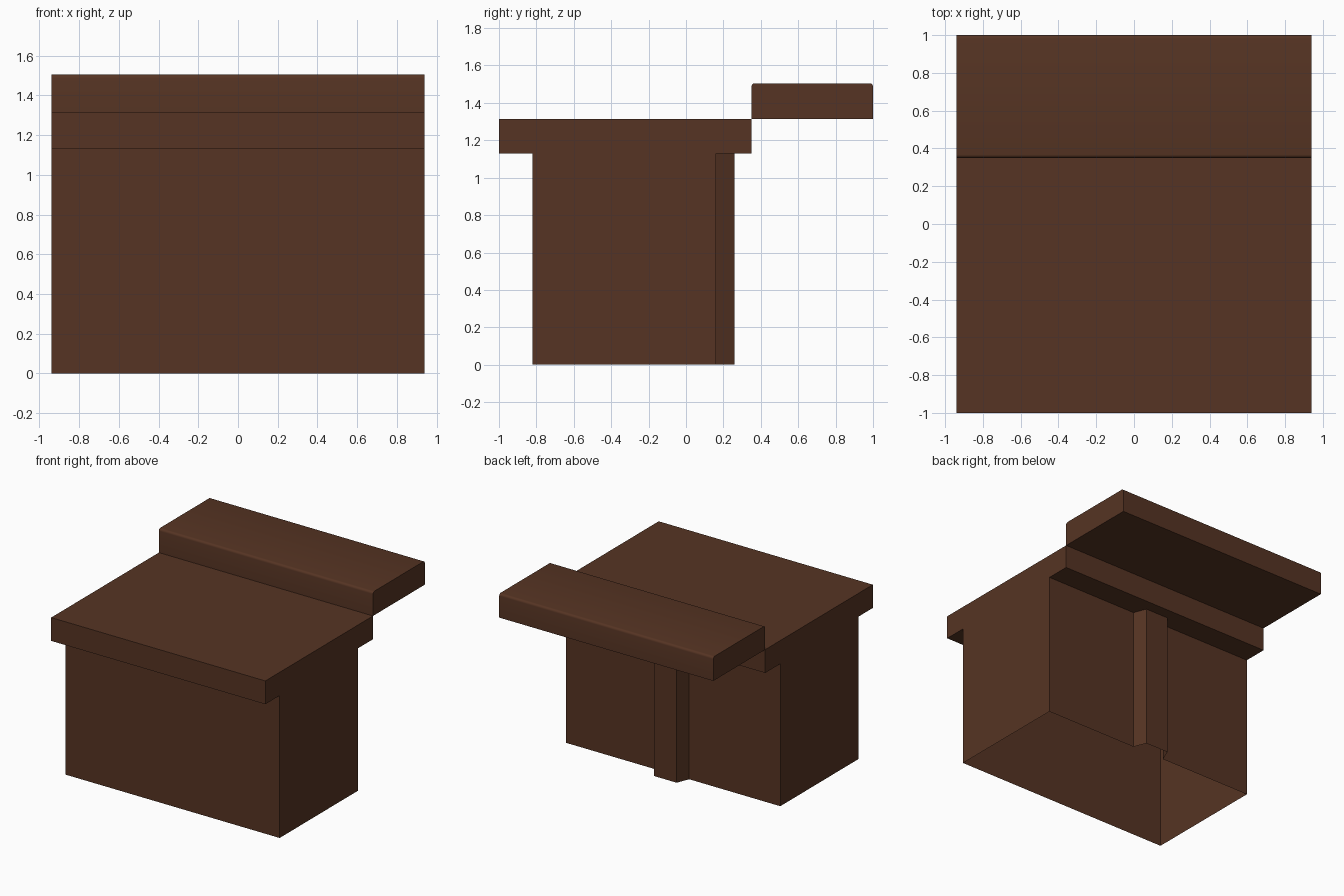
import bpy, bmesh

if "Cube" in bpy.data.objects:
    bpy.data.objects.remove(bpy.data.objects["Cube"])

W = 0.94                      # half width
Z_SLAB, Z_PLANK, Z_TOP = 1.13, 1.315, 1.505

brown = bpy.data.materials.new("dark_brown")
brown.diffuse_color = (0.093, 0.0343, 0.0168, 1)
brown.use_nodes = True
brown.node_tree.nodes["Principled BSDF"].inputs["Base Color"].default_value = brown.diffuse_color


def make_object(name, bm):
    bmesh.ops.remove_doubles(bm, verts=bm.verts, dist=0.0005)
    bmesh.ops.recalc_face_normals(bm, faces=bm.faces)
    me = bpy.data.meshes.new(name)
    bm.to_mesh(me)
    bm.free()
    me.materials.append(brown)
    ob = bpy.data.objects.new(name, me)
    bpy.context.collection.objects.link(ob)
    return ob


def face(bm, pts):
    return bm.faces.new([bm.verts.new(p) for p in pts])


def strip(bm, pairs, lo, hi):
    """Vertical walls along a plan polyline."""
    for (xa, ya), (xb, yb) in zip(pairs, pairs[1:]):
        face(bm, [(xa, ya, lo), (xb, yb, lo), (xb, yb, hi), (xa, ya, hi)])


# Cabinet: hollow, open-bottomed T section with a tapered pier on the back
bm = bmesh.new()
back = [(W, 0.16), (0.14, 0.16), (0.10, 0.26), (-0.10, 0.26), (-0.14, 0.16), (-W, 0.16)]
strip(bm, back, 0, Z_SLAB)
strip(bm, [(-W, -0.82), (W, -0.82)], 0, Z_SLAB)
# end walls
section = [(-0.82, 0), (0.16, 0), (0.16, Z_SLAB), (0.35, Z_SLAB),
           (0.35, Z_PLANK), (-1, Z_PLANK), (-1, Z_SLAB), (-0.82, Z_SLAB)]
for x in (-W, W):
    face(bm, [(x, y, z) for y, z in section])
# counter top, its edges and the overhang undersides
face(bm, [(-W, -1, Z_PLANK), (W, -1, Z_PLANK), (W, 0.35, Z_PLANK), (-W, 0.35, Z_PLANK)])
for y in (-1, 0.35):
    strip(bm, [(-W, y), (W, y)], Z_SLAB, Z_PLANK)
face(bm, [(-W, -1, Z_SLAB), (W, -1, Z_SLAB), (W, -0.82, Z_SLAB), (-W, -0.82, Z_SLAB)])
face(bm, [(x, y, Z_SLAB) for x, y in back + [(-W, 0.35), (W, 0.35)]])
make_object("cabinet_with_counter", bm)

# Raised plank behind the counter, long top edges rounded
bm = bmesh.new()
bmesh.ops.create_cube(bm, size=1)
for v in bm.verts:
    v.co = (v.co.x * 2 * W, 0.675 + v.co.y * 0.65,
            (Z_PLANK + Z_TOP) / 2 + v.co.z * (Z_TOP - Z_PLANK))
edges = [e for e in bm.edges
         if all(v.co.z > 1.4 for v in e.verts)
         and abs(e.verts[0].co.x - e.verts[1].co.x) > 1]
bmesh.ops.bevel(bm, geom=edges, offset=0.018, segments=4, profile=0.5, affect='EDGES')
plank = make_object("raised_plank", bm)
bpy.context.view_layer.objects.active = plank
plank.select_set(True)
bpy.ops.object.shade_smooth_by_angle()
